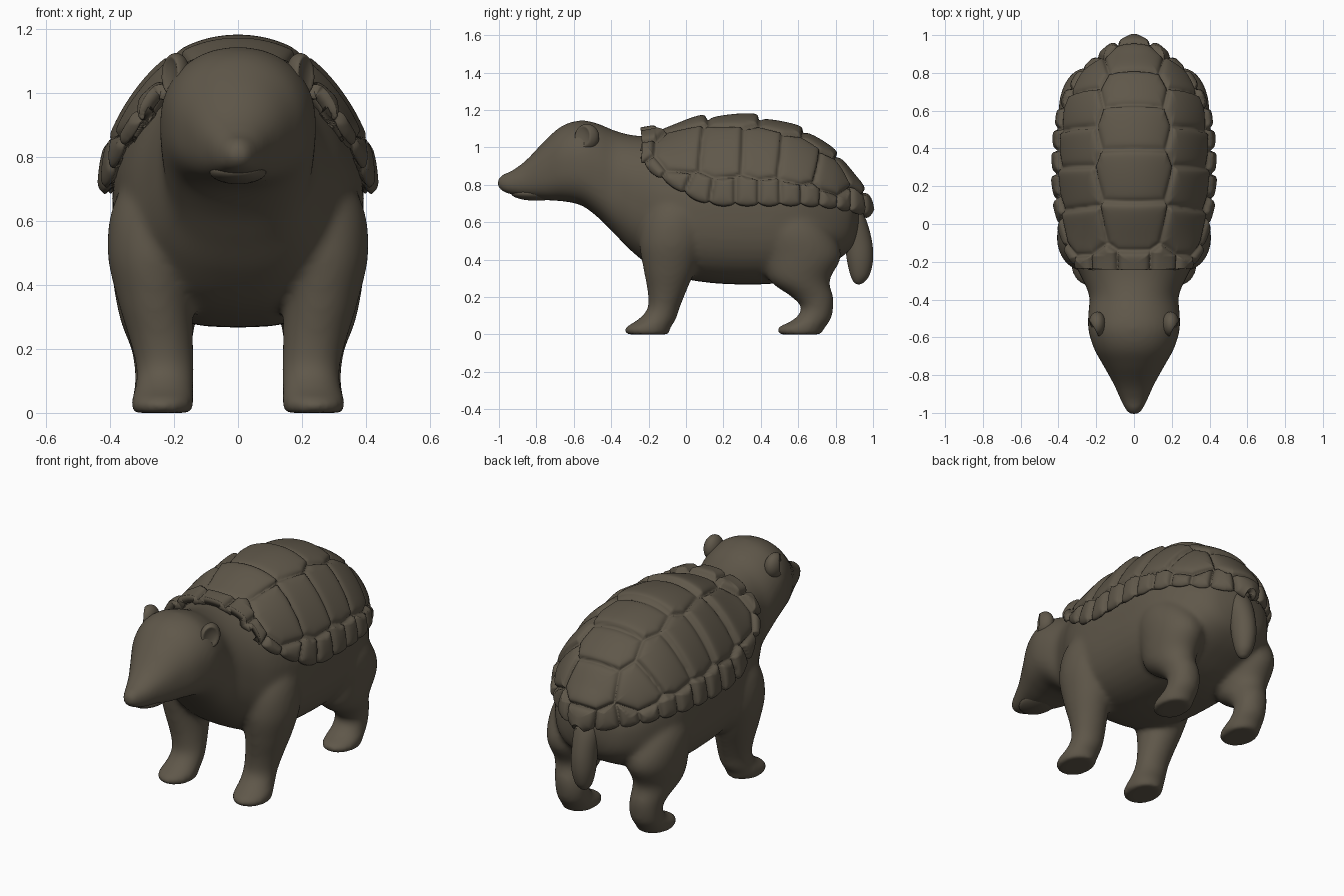
import bpy, bmesh, math
from mathutils import Vector

cube = bpy.data.objects.get("Cube")
if cube:
    bpy.data.objects.remove(cube)

hide = bpy.data.materials.new("earth brown")
hide.use_nodes = True
COLOR = (0.115, 0.096, 0.068, 1)
hide.diffuse_color = COLOR
bsdf = next(n for n in hide.node_tree.nodes if n.type == 'BSDF_PRINCIPLED')
bsdf.inputs["Base Color"].default_value = COLOR
bsdf.inputs["Roughness"].default_value = 0.8


def finish(bm, name):
    """Turn a bmesh into a smooth shaded object."""
    mesh = bpy.data.meshes.new(name)
    bm.to_mesh(mesh)
    bm.free()
    mesh.materials.append(hide)
    mesh.shade_smooth()
    obj = bpy.data.objects.new(name, mesh)
    bpy.context.collection.objects.link(obj)
    return obj


def spline(rows, t):
    """Smooth interpolation through a list of tuples, t counted in rows."""
    last = len(rows) - 1
    i = min(int(t), last - 1)
    f = t - i
    a, b, c, d = (rows[max(0, min(last, i + k))] for k in (-1, 0, 1, 2))
    return [q + f / 2 * (r - p + f * (2 * p - 5 * q + 4 * r - s + f * (3 * (q - r) + s - p)))
            for p, q, r, s in zip(a, b, c, d)]


def superellipse(angle, upper, lower):
    """Ring point whose upper and lower halves may differ in squareness."""
    c, s = math.cos(angle), math.sin(angle)
    power = upper if s > 0 else lower
    return [math.copysign(abs(v) ** (2 / power), v) for v in (c, s)]


def loft(bm, rows, place, upper=2, lower=2, steps=6, sides=40):
    """Closed tube through rows; place(row, u, v) gives a point on the ring."""
    rings = []
    for k in range((len(rows) - 1) * steps + 1):
        row = spline(rows, k / steps)
        rings.append([bm.verts.new(place(row, *superellipse(math.tau * j / sides, upper, lower)))
                      for j in range(sides)])
    faces = [bm.faces.new(rings[0]), bm.faces.new(rings[-1])]
    for a, b in zip(rings, rings[1:]):
        for j in range(sides):
            n = (j + 1) % sides
            faces.append(bm.faces.new((a[j], a[n], b[n], b[j])))
    bmesh.ops.recalc_face_normals(bm, faces=faces)


def along_y(row, u, v):
    y, low, high, width = row
    return (u * width, y, (low + high) / 2 + v * (high - low) / 2)


def along_z(side):
    def place(row, u, v):
        z, y, depth, x, width = row
        return (side * (x + u * width), y + v * depth, z)
    return place


def blend(obj, voxel, rounds):
    """Fuse overlapping volumes into one soft skin."""
    remesh = obj.modifiers.new("fuse", 'REMESH')
    remesh.mode = 'VOXEL'
    remesh.voxel_size = voxel
    remesh.use_smooth_shade = True
    soft = obj.modifiers.new("soften", 'SMOOTH')
    soft.factor = 0.5
    soft.iterations = rounds


# Head, neck and trunk: y, underside, top, half width
TRUNK = [
    (-1.01, .79, .83, .022), (-.98, .763, .857, .047), (-.93, .748, .877, .072),
    (-.85, .733, .937, .107), (-.75, .718, 1.042, .162), (-.66, .712, 1.117, .212),
    (-.56, .69, 1.145, .242), (-.47, .625, 1.127, .242), (-.38, .535, 1.09, .237),
    (-.28, .435, 1.065, .28), (-.15, .34, 1.06, .345), (0, .295, 1.07, .38),
    (.2, .27, 1.09, .392), (.45, .27, 1.07, .392), (.6, .3, 1.0, .373),
    (.72, .35, .92, .325), (.82, .405, .82, .26), (.89, .47, .75, .18),
    (.925, .57, .68, .06),
]
# Legs: z, y, half depth, x, half width
FRONT_LEG = [
    (0, -.205, .115, .237, .094), (.035, -.205, .122, .237, .099), (.08, -.155, .102, .23, .092),
    (.14, -.12, .086, .228, .091), (.23, -.102, .104, .24, .1), (.35, -.088, .14, .258, .118),
    (.5, -.075, .175, .262, .146), (.65, -.06, .16, .255, .135), (.78, -.04, .07, .24, .07),
]
HIND_LEG = [
    (0, .61, .115, .237, .092), (.035, .615, .127, .237, .097), (.08, .675, .1, .235, .09),
    (.14, .702, .086, .235, .089), (.2, .677, .112, .24, .095), (.29, .607, .162, .25, .118),
    (.42, .62, .21, .25, .142), (.55, .59, .19, .25, .146), (.68, .56, .11, .24, .11),
]

bm = bmesh.new()
loft(bm, TRUNK, along_y, upper=2.1, lower=2.7)
for side in (-1, 1):
    for leg in (FRONT_LEG, HIND_LEG):
        loft(bm, leg, along_z(side))
blend(finish(bm, "body_with_legs"), 0.013, 18)

# Tail hanging behind the rump
TAIL = [
    (.72, .85, .05, 0, .05), (.62, .89, .07, 0, .07), (.5, .92, .074, 0, .068),
    (.4, .93, .07, 0, .064), (.32, .93, .052, 0, .048), (.28, .925, .028, 0, .026),
    (.268, .924, .006, 0, .006),
]
bm = bmesh.new()
loft(bm, TAIL, along_z(1))
finish(bm, "tail")

# Lower jaw, leaving a mouth line under the snout
bm = bmesh.new()
bmesh.ops.create_uvsphere(bm, u_segments=32, v_segments=16, radius=1)
for v in bm.verts:
    v.co = Vector((v.co.x * .09, v.co.y * .135 - .8, v.co.z * .04 + .755))
finish(bm, "lower_jaw")

# Round ears, hollowed toward the front and outside
for side, name in ((1, "ear_left"), (-1, "ear_right")):
    bm = bmesh.new()
    bmesh.ops.create_uvsphere(bm, u_segments=32, v_segments=24, radius=1)
    facing = Vector((side * .75, -.65, .1)).normalized()
    for v in bm.verts:
        depth = v.co.dot(facing)
        if depth > .6:
            v.co -= facing * (depth - .6) * 1.6
        v.co = Vector((v.co.x * .046 + side * .194, v.co.y * .066 - .53, v.co.z * .07 + 1.055))
    finish(bm, name)

# Shell: spine y, spine z, rim y, rim z, rim half width
SHELL = [
    (-.24, 1.075, -.23, .93, .285), (-.12, 1.09, -.12, .84, .345), (.1, 1.145, .1, .72, .395),
    (.35, 1.15, .35, .705, .405), (.6, 1.085, .58, .705, .38), (.78, .965, .75, .695, .3),
    (.89, .83, .86, .675, .19), (.95, .74, .92, .665, .11), (.975, .67, .95, .655, .02),
]


def shell_point(t, angle):
    sy, sz, ry, rz, width = spline(SHELL, t)
    c = math.cos(angle)
    roof = 1 - .05 * math.sin(2 * angle) ** 2
    return Vector((width * roof * math.sin(angle), ry + (sy - ry) * c, rz + (sz - rz) * c))


def station(y):
    """Row count at which the spine reaches y."""
    for i, (a, b) in enumerate(zip(SHELL, SHELL[1:])):
        if y <= b[0]:
            return i + (y - a[0]) / (b[0] - a[0])
    return len(SHELL) - 1


# Plate centres and sizes: spine row, side rows, rim row, collar
plates = []


def add_plates(degrees, size, positions):
    for angle in {degrees, -degrees}:
        for y in positions:
            plates.append((shell_point(station(y), math.radians(angle)), size))


add_plates(0, .14, (.01,))
add_plates(0, .17, (.265, .51))
add_plates(0, .16, (.7,))
add_plates(0, .14, (.85,))
add_plates(52, .14, (-.02, .19, .41, .6))
add_plates(54, .11, (.77,))
add_plates(86, .04, (-.16, -.05, .07, .2, .33, .45, .57, .68, .78, .86, .92))
add_plates(0, .05, (.965,))
for angle in (0, 36, 66):
    add_plates(angle, .05, (-.21,))


def plate_move(p, normal, border):
    """Rounded plate with a seam around it; rim plates swell and hang down."""
    ranked = sorted(((p - c).length_squared - r * r, i) for i, (c, r) in enumerate(plates))
    (near, i), (far, j) = ranked[:2]
    centre, size = plates[i]
    gap = (far - near) / (2 * (centre - plates[j][0]).length)
    swell = .034 if size < .06 else .024
    lift = max(-.014, min(.014, .1 * (p.y - centre.y))) * min(1, gap / .01)
    edge = 1 - math.exp(-min(gap, border + .006) / .012)
    sag = .022 * (1 - math.exp(-gap / .02)) * max(0, 1 - border / .08)
    return normal * (swell * edge + lift) - Vector((0, 0, sag))


bm = bmesh.new()
ROWS, COLS = 190, 170
grid = [[bm.verts.new(shell_point((len(SHELL) - 1) * i / ROWS, math.pi * (j / COLS - .5)))
         for j in range(COLS + 1)] for i in range(ROWS + 1)]
for a, b in zip(grid, grid[1:]):
    for j in range(COLS):
        bm.faces.new((a[j], a[j + 1], b[j + 1], b[j]))
bm.normal_update()
moves = []
for row in grid:
    for v in row:
        border = min((v.co - row[0].co).length, (v.co - row[-1].co).length)
        moves.append((v, plate_move(v.co, v.normal, border)))
for v, move in moves:
    v.co += move
shell = finish(bm, "plated_shell")
rim = shell.modifiers.new("thickness", 'SOLIDIFY')
rim.thickness = 0.045
rim.offset = -1
